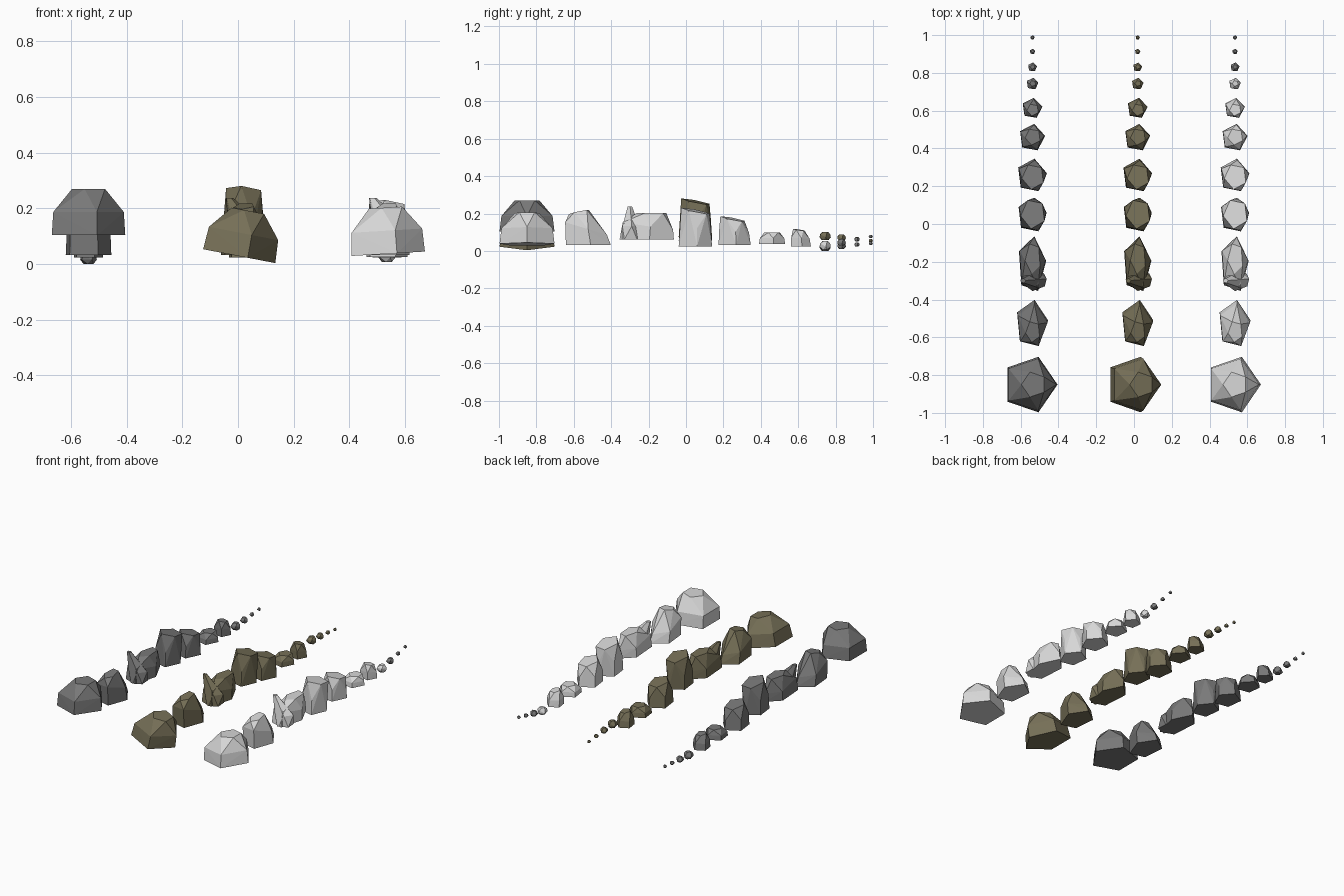
import bpy, bmesh, math

if "Cube" in bpy.data.objects:
    bpy.data.objects.remove(bpy.data.objects["Cube"])


def material(name, rgb):
    m = bpy.data.materials.new(name)
    m.diffuse_color = (*rgb, 1)
    m.use_nodes = True
    m.node_tree.nodes["Principled BSDF"].inputs["Base Color"].default_value = m.diffuse_color
    return m


GREY = material("grey stone", (0.19, 0.19, 0.19))
BROWN = material("brown stone", (0.18, 0.16, 0.095))
WHITE = material("pale stone", (0.68, 0.68, 0.68))


def ring(z, hx, hy, dx=0, dy=0, phase=8, sx=0, sy=0):
    """Pentagon with half sizes hx, hy, offset dx, dy and a sloping plane."""
    a = [math.radians(phase + 72 * i) for i in range(5)]

    def fit(v, h):
        lo, hi = min(v), max(v)
        return [(2 * (q - lo) / (hi - lo) - 1) * h for q in v]
    return [(x + dx, y + dy, z + sx * x + sy * y)
            for x, y in zip(fit([math.cos(t) for t in a], hx),
                            fit([math.sin(t) for t in a], hy))]


def hull(bm, *rings):
    """Faceted solid around stacked pentagons."""
    vs = [bm.verts.new(p) for r in rings for p in r]
    bmesh.ops.convex_hull(bm, input=vs)
    bmesh.ops.delete(bm, geom=[v for v in bm.verts if not v.link_faces],
                     context='VERTS')


def boulder(bm, hx, hy, hz, top, lean=0, slope=0, phase=8):
    """Flat base, wide waist and a smaller turned top."""
    hull(bm, ring(-hz, hx, hy, phase=phase),
         ring(0, hx * .96, hy * .93, dy=lean / 4, phase=phase, sy=-abs(lean) * 6),
         ring(hz, hx * top, hy * top, dy=lean, phase=phase + 36,
              sx=slope / 2, sy=slope))


def domed(bm):
    boulder(bm, .132, .147, .083, .45, phase=0)


def leaning(bm):
    boulder(bm, .082, .12, .088, .45, lean=-.05, slope=.2)


def long_shard(bm):
    boulder(bm, .072, .145, .07, .55, lean=.025)
    # upright shard at the front
    hull(bm, ring(-.07, .055, .055, .01, -.09, 40),
         ring(0, .06, .045, .015, -.085), ring(.105, .014, .012, -.05, -.09))


def tall(bm):
    boulder(bm, .074, .089, .095, .85, slope=-.2)


def medium(bm):
    boulder(bm, .076, .086, .07, .75, lean=-.012, slope=-.2)


def slab(bm):
    boulder(bm, .066, .07, .03, .6)


def small(bm):
    boulder(bm, .052, .053, .045, .58, lean=-.012, slope=-.15)


def pebble(r):
    def build(bm):
        h = r * .75
        hull(bm, ring(-h, r * .6, r * .6, phase=36), ring(-h * .3, r, r),
             ring(h * .4, r * .9, r * .9, phase=20),
             ring(h, r * .5, r * .5, phase=40))
    return build


def stone(name, build, loc, mat, tilt=0):
    bm = bmesh.new()
    build(bm)
    bmesh.ops.dissolve_limit(bm, angle_limit=0.02, verts=bm.verts[:],
                             edges=bm.edges[:])
    bmesh.ops.recalc_face_normals(bm, faces=bm.faces[:])
    me = bpy.data.meshes.new(name)
    bm.to_mesh(me)
    bm.free()
    me.materials.append(mat)
    ob = bpy.data.objects.new(name, me)
    ob.location = loc
    ob.rotation_euler.y = tilt
    bpy.context.collection.objects.link(ob)


# Middle stones shared by every row: name, builder, y, z
MIDDLE = [("leaning_boulder", leaning, -.522, .12),
          ("long_boulder", long_shard, -.21, .132),
          ("tall_block", tall, .05, .12),
          ("medium_block", medium, .26, .102),
          ("flat_slab", slab, .46, .068),
          ("small_boulder", small, .615, .068)]
# Shrinking pebbles: radius, y
PEBBLES = [(.03, .744), (.023, .832), (.014, .914), (.011, .988)]


def row(label, mat, x, first_z, tilt, lift, z0, z1, pebble_mat):
    stone(label + "_domed_boulder", domed, (x, -.85, first_z), mat, tilt)
    for name, build, y, z in MIDDLE:
        stone(f"{label}_{name}", build,
              (x, y, z + (lift if build is tall else 0)), mat)
    for i, (r, y) in enumerate(PEBBLES):
        stone(f"{label}_pebble_{i + 1}", pebble(r),
              (x, y, z0 + (z1 - z0) * i / 3), pebble_mat if i else mat)


row("grey", GREY, -.537, .187, 0, .03, .023, .04, GREY)
row("brown", BROWN, .02, .11, .19, .05, .08, .055, BROWN)
row("pale", WHITE, .535, .12, -.06, 0, .03, .078, GREY)
